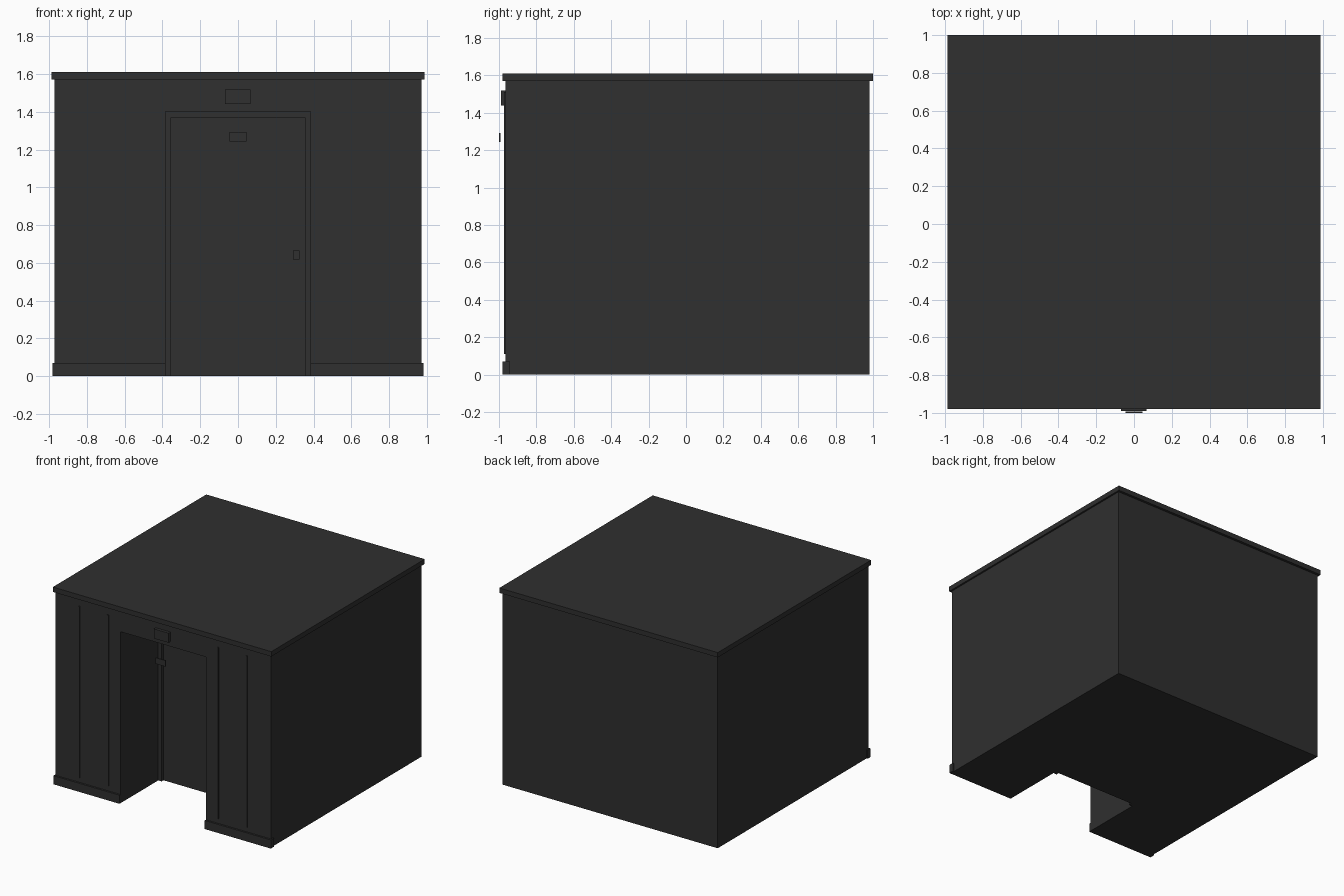
import bpy
import bmesh

if "Cube" in bpy.data.objects:
    bpy.data.objects.remove(bpy.data.objects["Cube"])

charcoal = bpy.data.materials.new("charcoal")
charcoal.diffuse_color = (0.029, 0.029, 0.029, 1)
charcoal.use_nodes = True
charcoal.node_tree.nodes["Principled BSDF"].inputs["Base Color"].default_value = charcoal.diffuse_color


def extrude_front(name, outline, y0, y1):
    """Extrude a closed x/z outline from y0 back to y1."""
    mesh = bpy.data.meshes.new(name)
    bm = bmesh.new()
    face = bm.faces.new([bm.verts.new((x, y0, z)) for x, z in outline])
    result = bmesh.ops.extrude_face_region(bm, geom=[face])
    moved = [g for g in result["geom"] if isinstance(g, bmesh.types.BMVert)]
    bmesh.ops.translate(bm, verts=moved, vec=(0, y1 - y0, 0))
    bmesh.ops.recalc_face_normals(bm, faces=bm.faces)
    bm.to_mesh(mesh)
    bm.free()
    mesh.materials.append(charcoal)
    obj = bpy.data.objects.new(name, mesh)
    bpy.context.collection.objects.link(obj)
    return obj


def box(name, x0, x1, y0, y1, z0, z1):
    return extrude_front(name, [(x0, z0), (x1, z0), (x1, z1), (x0, z1)], y0, y1)


W, D, TOP = 0.973, 0.385, 1.57       # half width, half doorway, wall height
FRONT, RECESS, BACK = -0.965, -0.455, 0.98
DOOR_TOP = 1.40

# Front block with the open doorway, and solid room behind it
extrude_front("entrance_block",
              [(-W, 0), (-D, 0), (-D, DOOR_TOP), (D, DOOR_TOP),
               (D, 0), (W, 0), (W, TOP), (-W, TOP)], FRONT, RECESS)
box("rear_block", -W, W, RECESS, BACK, 0, TOP)

# Roof slab
box("roof", -0.987, 0.987, -0.98, 1.0, TOP, 1.61)

# Mirrored base boards, wall ribs and door frame posts
for side, s in (("left", -1), ("right", 1)):
    def pair(name, a, b, *rest):
        x0, x1 = sorted((s * a, s * b))
        box(f"{side}_{name}", x0, x1, *rest)

    pair("base_board", D, 0.983, -0.98, -0.94, 0, 0.07)
    for i, x in enumerate((0.497, 0.757)):
        pair(f"wall_rib_{i + 1}", x - 0.005, x + 0.005,
             -0.972, FRONT + 0.01, 0.11, 1.51)
    pair("door_post", D - 0.03, D, RECESS - 0.025, RECESS + 0.01, 0, DOOR_TOP)

# Door frame head and handle, set back in the doorway
box("door_head", -D, D, RECESS - 0.025, RECESS + 0.01, DOOR_TOP - 0.03, DOOR_TOP)
box("door_handle", 0.29, 0.325, RECESS - 0.04, RECESS + 0.01, 0.617, 0.665)

# Lamp above the doorway and the small plate hanging in front of it
box("door_lamp", -0.068, 0.065, -0.99, FRONT + 0.01, 1.44, 1.518)
box("door_plate", -0.046, 0.046, -1.0, -0.992, 1.243, 1.292)
